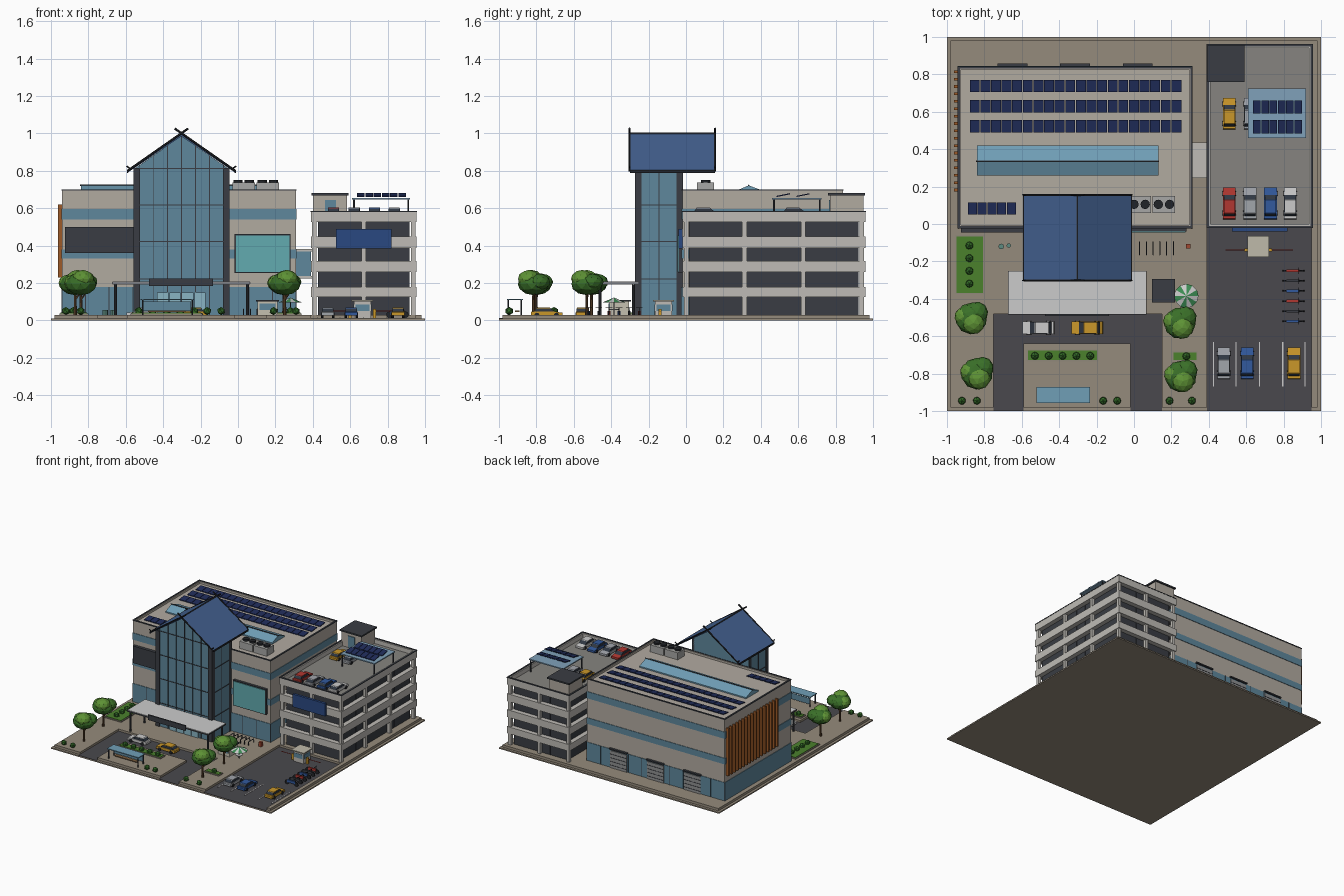
import bpy, bmesh, math, random
from mathutils import Vector, Matrix

if "Cube" in bpy.data.objects:
    bpy.data.objects.remove(bpy.data.objects["Cube"])
random.seed(4)
mats = {}

def mat(h):
    if h not in mats:
        m = bpy.data.materials.new("colour_" + h)
        m.diffuse_color = [(int(h[i:i + 2], 16) / 255) ** 2.2 for i in (0, 2, 4)] + [1]
        m.use_nodes = True
        m.node_tree.nodes["Principled BSDF"].inputs["Base Color"].default_value = m.diffuse_color
        mats[h] = m
    return mats[h]

def finish(name, bm, col):
    bmesh.ops.recalc_face_normals(bm, faces=bm.faces)
    me = bpy.data.meshes.new(name)
    bm.to_mesh(me)
    bm.free()
    ob = bpy.data.objects.new(name, me)
    bpy.context.collection.objects.link(ob)
    me.materials.append(mat(col))
    return ob

# several boxes in one object, each (x0, x1, y0, y1, z0, z1)
def boxes(name, col, *bs):
    bm = bmesh.new()
    for a, b, c, d, e, f in bs:
        M = Matrix.Translation(((a + b) / 2, (c + d) / 2, (e + f) / 2)) @ Matrix.Diagonal((b - a, d - c, f - e, 1))
        bmesh.ops.create_cube(bm, size=1, matrix=M)
    return finish(name, bm, col)

# closed profile extruded from a to b along x or y
def prism(name, col, pts, axis, a, b):
    bm = bmesh.new()
    v = [bm.verts.new((p, a, z) if axis == 'y' else (a, p, z)) for p, z in pts]
    r = bmesh.ops.extrude_face_region(bm, geom=[bm.faces.new(v)])
    off = Vector((0, b - a, 0) if axis == 'y' else (b - a, 0, 0))
    bmesh.ops.translate(bm, verts=[g for g in r['geom'] if isinstance(g, bmesh.types.BMVert)], vec=off)
    bm.faces.new(v) if not bm.faces.get(v) else None
    return finish(name, bm, col)

# round rods (p, q, radius) in one object
def rods(name, col, *rs, n=6, top=1):
    bm = bmesh.new()
    for p, q, r in rs:
        p, q = Vector(p), Vector(q)
        M = Matrix.Translation((p + q) / 2) @ (q - p).to_track_quat('Z', 'Y').to_matrix().to_4x4()
        bmesh.ops.create_cone(bm, cap_ends=True, segments=n, radius1=r, radius2=r * top, depth=(q - p).length, matrix=M)
    return finish(name, bm, col)

# faceted foliage blobs (x, y, z, radius, height radius)
def blobs(name, col, bs, sub=1):
    bm = bmesh.new()
    for x, y, z, r, h in bs:
        M = Matrix.Translation((x, y, z)) @ Matrix.Rotation(random.random() * 6, 4, 'Z') @ Matrix.Diagonal((r, r, h, 1))
        bmesh.ops.create_icosphere(bm, subdivisions=sub, radius=1, matrix=M)
    return finish(name, col=col, bm=bm)

# rectangular wall ring
def ring(name, col, x0, x1, y0, y1, z0, z1, t):
    return boxes(name, col, (x0, x1, y0, y0 + t, z0, z1), (x0, x1, y1 - t, y1, z0, z1),
                 (x0, x0 + t, y0 + t, y1 - t, z0, z1), (x1 - t, x1, y0 + t, y1 - t, z0, z1))

WALL, LIGHT, GLASS, DARK, PAVE = 'B0A99F', 'BDBAB4', '5F869B', '3C3F45', '948A7B'
ROAD, GREEN, NAVY, ROOF, BLACK = '4B4A4E', '4C8030', '25305A', '45618F', '26282C'

# ground, roads and pavement
boxes("ground_plate", PAVE, (-1, 1, -1, 1, 0, .01))
boxes("pavement", PAVE, (-.98, -.75, -.98, -.48, .01, .03), (-.98, .39, -.48, .98, .01, .03),
      (-.59, -.02, -.98, -.64, .01, .03), (.15, .39, -.98, -.48, .01, .03),
      (.39, .98, -.02, .98, .01, .03), (.95, .98, -.98, -.02, .01, .03))
boxes("roads", ROAD, (-.75, -.59, -1, -.48, .01, .013), (-.02, .15, -1, -.48, .01, .013),
      (-.59, -.02, -.64, -.48, .01, .013), (.39, .95, -1, -.02, .01, .013))
boxes("parking_lines", 'DDDDDD', *[(x - .003, x + .003, -.87, -.63, .013, .015) for x in (.425, .545, .67, .795, .915)])

# main building
X0, X1, Y0, Y1 = -.94, .31, -.02, .84
boxes("main_building", WALL, (X0, X1, Y0, Y1, .01, .68))
ring("roof_parapet", WALL, X0, X1, Y0, Y1, .68, .697, .015)
ring("parapet_coping", DARK, X0 - .003, X1 + .003, Y0 - .003, Y1 + .003, .694, .701, .012)
for i, (a, b) in enumerate(((.03, .18), (.33, .38), (.54, .595))):
    ring("window_band", GLASS, X0 - .004, X1 + .004, Y0 - .004, Y1 + .004, a, b, .01)
boxes("window_mullions", DARK, *[(x - .002, x + .002, y - .001, y + .001, .03, .18)
      for y in (Y0 - .005, Y1 + .005) for x in [X0 + .125 * k for k in range(11)]])
boxes("front_sign_board", DARK, (-.925, -.56, -.045, -.02, .36, .5))
boxes("screen_frame", DARK, (-.018, .282, -.04, -.02, .253, .462))
boxes("screen", '62A9AE', (-.01, .275, -.045, -.03, .26, .455))
boxes("side_fins", '9C5A2C', *[(-.963, -.94, y, y + .014, .23, .62) for y in [.175 + .0395 * k for k in range(17)]])
doors = (-.65, -.315, .02)
boxes("loading_shutters", '8E8F90', *[(x - .075, x + .075, .84, .85, .02, .17) for x in doors])
boxes("shutter_slats", DARK, *[(x - .075, x + .075, .85, .852, z, z + .004) for x in doors for z in (.05, .08, .11, .14)])
boxes("shutter_canopies", DARK, *[(x - .08, x + .08, .84, .858, .18, .19) for x in doors])

# roof equipment
def solar(name, x0, x1, y0, y1, z, n, rise):
    w = (x1 - x0) / n
    for k in range(n):
        a = x0 + k * w + .002
        prism(name, NAVY, [(y0, z), (y1, z + rise), (y1, z + rise + .006), (y0, z + .006)], 'x', a, a + w - .004)

for y in (.49, .597, .705):
    solar("roof_solar_panel", -.88, .255, y, y + .065, .685, 20, .008)
solar("small_solar_panel", -.89, -.63, .05, .115, .685, 5, .008)
prism("skylight", '6F9DB5', [(.26, .68), (.26, .69), (.335, .722), (.42, .69), (.42, .68)], 'x', -.84, .13)
rods("skylight_ridge", DARK, ((-.845, .335, .722), (.135, .335, .722), .004))
for x in (-.03, .1):
    boxes("cooling_unit", 'A6A6A4', (x, x + .12, .06, .15, .68, .738))
    rods("cooling_fans", BLACK, *[((x + d, .105, .738), (x + d, .105, .752), .025) for d in (.03, .09)], n=12)

# entrance tower with gabled roof
C, H = -.3025, .2575
prism("tower_glass", GLASS, [(C - H + .004, .01), (C + H - .004, .01), (C + H - .004, .81), (C, .985), (C - H + .004, .81)], 'y', -.262, -.015)
boxes("tower_columns", DARK, *[(x, x + .035, y, y + .035, .01, .815) for x in (C - H, C + H - .035) for y in (-.272, -.05)])
boxes("tower_mullions", DARK, *[(x - .002, x + .002, -.266, -.26, .02, .985 - abs(x - C) * .69) for x in [C + .075 * k for k in range(-3, 4)]],
      *[(C - H, C + H, -.266, -.26, z, z + .005) for z in (.22, .42, .615, .81)],
      *[(x - .003, x + .003, -.26, -.02, z, z + .005) for x in (C - H + .003, C + H - .003) for z in (.22, .42, .615)],
      *[(x - .003, x + .003, -.147, -.143, .02, .8) for x in (C - H + .003, C + H - .003)])
E = .2875
prism("gable_roof", ROOF, [(C - E, .803), (C, 1.0), (C + E, .803), (C + E, .79), (C, .984), (C - E, .79)], 'y', -.298, .152)
for y in (-.302, .156):
    for s in (-1, 1):
        rods("gable_board", BLACK, ((C + s * E, y, .8), (C - s * .036, y, 1.026), .006),
             ((C + s * (E - .02), y, .808), (C + s * (E + .006), y, .825), .004))
rods("roof_ridge", DARK, ((C, -.3, 1.0), (C, .154, 1.0), .005))
boxes("eave_edges", BLACK, *[(C + s * E - .003, C + s * E + .003, -.3, .154, .789, .804) for s in (-1, 1)])
boxes("entrance_doors", '88B3C2', *[(C + d, C + d + .06, -.272, -.262, .03, .15) for d in (-.13, -.064, .004, .07)])

# entrance canopy
boxes("entrance_canopy", 'D0D0CE', (-.67, .065, -.48, -.25, .193, .208))
ring("canopy_edge", DARK, -.673, .068, -.483, -.25, .197, .204, .01)
rods("canopy_posts", DARK, *[((x, y, .01), (x, y, .195), .008) for x in (-.655, .05) for y in (-.46, -.28)], n=8)
boxes("canopy_sign_board", DARK, (-.475, -.135, -.492, -.48, .183, .225))

# link bridge and parking garage
boxes("link_bridge", GLASS, (.31, .39, .25, .43, .235, .37))
boxes("bridge_slabs", LIGHT, (.305, .395, .245, .435, .225, .237), (.305, .395, .245, .435, .368, .382))
G = (.39, .955, -.02, .96)
boxes("garage_core", '7D7973', (.43, .915, .02, .92, .02, .535))
boxes("garage_decks", LIGHT, *[(*G, a, b) for a, b in ((.125, .18), (.258, .318), (.388, .45), (.525, .545))])
ring("garage_parapet", LIGHT, *G, .545, .582, .02)
ring("garage_coping", DARK, .388, .957, -.022, .962, .58, .586, .012)
boxes("garage_deck_floor", '85837F', (.41, .935, 0, .94, .545, .547))
ys = (-.012, .3, .615, .927)
boxes("garage_columns", LIGHT, *[(x, x + .025, y, y + .025, .01, .53) for x in (.395, .66, .925) for y in ys])
boxes("garage_panel_joints", DARK, *[(.427, .918, y - .002, y + .002, .02, .53) for y in [.02 + .1 * k for k in range(10)]],
      *[(x - .002, x + .002, .017, .923, .02, .53) for x in (.43, .51, .59, .75, .83, .915)])
boxes("garage_sign_board", '2E4A80', (.525, .82, -.04, -.02, .385, .49))
boxes("stair_house", WALL, (.402, .582, .77, .948, .545, .668))
boxes("stair_house_roof", DARK, (.392, .592, .76, .958, .668, .68))
boxes("stair_house_door", GLASS, (.465, .525, .764, .772, .55, .645))
boxes("carport_roof", '7FA0B8', (.61, .92, .46, .725, .646, .655))
rods("carport_posts", DARK, *[((x, y, .545), (x, y, .648), .005) for x in (.62, .91) for y in (.47, .715)])
for y in (.485, .59):
    solar("carport_solar_panel", .635, .9, y, y + .07, .66, 6, .014)

# cars: extruded side profile, cabin glass, roof and wheels
def car(x, y, z, col, along):
    body = [(-.085, .012), (.085, .012), (.085, .028), (.045, .034), (-.08, .034), (-.085, .028)]
    parts = [prism("car_body", col, body, 'x', -.034, .034),
             prism("car_windows", '333A44', [(-.068, .034), (.045, .034), (.02, .052), (-.055, .052)], 'x', -.03, .03),
             prism("car_roof", col, [(-.056, .052), (.021, .052), (.017, .056), (-.052, .056)], 'x', -.029, .029),
             rods("car_wheels", BLACK, *[((s * .036, d, .014), (s * .022, d, .014), .014) for s in (-1, 1) for d in (-.052, .052)], n=10)]
    for p in parts:
        p.matrix_world = Matrix.Translation((x, y, z)) @ Matrix.Rotation(math.pi / 2 if along == 'x' else 0, 4, 'Z')

RED, SILVER, BLUE, YEL, WHITE = 'B03A34', 'A0A4AA', '355A9C', 'C9962E', 'C8C8C4'
for x, y, c in ((.51, .11, RED), (.62, .11, SILVER), (.73, .11, BLUE), (.835, .11, WHITE), (.51, .59, YEL), (.622, .59, SILVER)):
    car(x, y, .547, c, 'y')
for x, c in ((.48, SILVER), (.605, BLUE), (.855, YEL)):
    car(x, -.745, .013, c, 'y')
car(-.51, -.555, .013, WHITE, 'x')
car(-.25, -.555, .013, YEL, 'x')

# motorbikes
for k in range(6):
    y = -.25 - .054 * k
    rods("motorbike_wheels", BLACK, *[((x, y - .004, .03), (x, y + .004, .03), .018) for x in (.81, .895)], n=10)
    boxes("motorbike_body", [RED, DARK, BLUE][k % 3], (.815, .885, y - .007, y + .007, .03, .05))
    rods("motorbike_handlebar", BLACK, ((.895, y, .03), (.88, y, .068), .003), ((.88, y - .018, .068), (.88, y + .018, .068), .002))

# guard booth and barriers
boxes("guard_booth", LIGHT, (.62, .71, -.165, -.075, .012, .1))
boxes("booth_windows", GLASS, (.628, .702, -.168, -.072, .05, .085), (.617, .713, -.157, -.083, .05, .085))
boxes("booth_roof", 'BDB8A8', (.608, .722, -.177, -.063, .1, .108))
rods("barrier_arms", RED, ((.6, -.14, .05), (.49, -.14, .05), .003), ((.73, -.14, .05), (.85, -.14, .05), .003))
boxes("barrier_posts", YEL, *[(x - .008, x + .008, -.148, -.132, .012, .06) for x in (.6, .73)])

# kiosk, umbrella table, cycle rack, benches
boxes("kiosk", 'C4BEAE', (.105, .21, -.41, -.305, .03, .1))
boxes("kiosk_counter", GLASS, (.115, .2, -.414, -.41, .055, .09))
boxes("kiosk_roof", DARK, (.095, .22, -.42, -.295, .1, .11))
rods("umbrella_pole", DARK, ((.28, -.385, .03), (.28, -.385, .115), .003))
for k in range(12):
    a, b = math.tau * k / 12, math.tau * (k + 1) / 12
    bm = bmesh.new()
    p = [bm.verts.new((.28 + .065 * math.cos(t), -.385 + .065 * math.sin(t), .095)) for t in (a, b)]
    bm.faces.new(p + [bm.verts.new((.28, -.385, .122))])
    finish("umbrella_panel", bm, ('3F8C55', 'E4E4E0')[k % 2])
rods("cafe_table", WHITE, ((.28, -.385, .056), (.28, -.385, .061), .028), n=10)
rods("cycle_rack", DARK, *[r for x in [.03 + .036 * k for k in range(6)] for r in (
    ((x, -.165, .03), (x, -.165, .06), .003), ((x, -.095, .03), (x, -.095, .06), .003), ((x, -.165, .06), (x, -.095, .06), .003))])
boxes("litter_bin", 'A04A34', (.278, .302, -.132, -.108, .03, .065))
rods("round_stools", '5E8A80', ((-.71, -.12, .03), (-.71, -.12, .055), .015), ((-.67, -.115, .03), (-.67, -.115, .055), .012), n=8)

# roadside shelter
boxes("shelter_roof", '6F9DB5', (-.52, -.235, -.957, -.872, .108, .115))
rods("shelter_posts", DARK, *[((x, y, .03), (x, y, .11), .004) for x in (-.51, -.245) for y in (-.95, -.88)])
boxes("shelter_back", GLASS, (-.505, -.25, -.883, -.879, .05, .1))
boxes("shelter_bench", '8A6A48', (-.48, -.28, -.915, -.89, .045, .052))

# planting beds, shrubs and trees
beds = ((-.955, -.8, -.375, -.06), (-.575, -.19, -.735, -.67), (.205, .34, -.735, -.68))
boxes("planter_beds", '8F877A', *[(*b, .03, .037) for b in beds])
boxes("planter_grass", GREEN, *[(a + .007, b - .007, c + .007, d - .007, .037, .041) for a, b, c, d in beds])
shrubs = [(-.88, -.115 - .068 * k) for k in range(4)] + [(-.53 + .074 * k, -.705) for k in range(5)] + [(.28, -.707)]
shrubs += [(x, -.945) for x in (-.92, -.84, -.165, -.09, .19, .31)]
blobs("shrubs", '35682B', [(x, y, .05, .023, .022) for x, y in shrubs])
for x, y in ((-.87, -.505), (-.84, -.8), (.245, -.53), (.25, -.815)):
    rods("tree_trunk", '5E4630', ((x, y, .03), (x, y, .17), .009), ((x, y, .11), (x + .04, y + .01, .17), .005), n=7, top=.7)
    blobs("tree_crown_dark", '3C6E2C', [(x, y, .195, .085, .06), (x + .03, y + .03, .205, .06, .045)], 2)
    blobs("tree_crown_light", '5E9138', [(x + .012, y - .025, .222, .06, .048), (x - .04, y + .01, .2, .05, .045)], 2)
